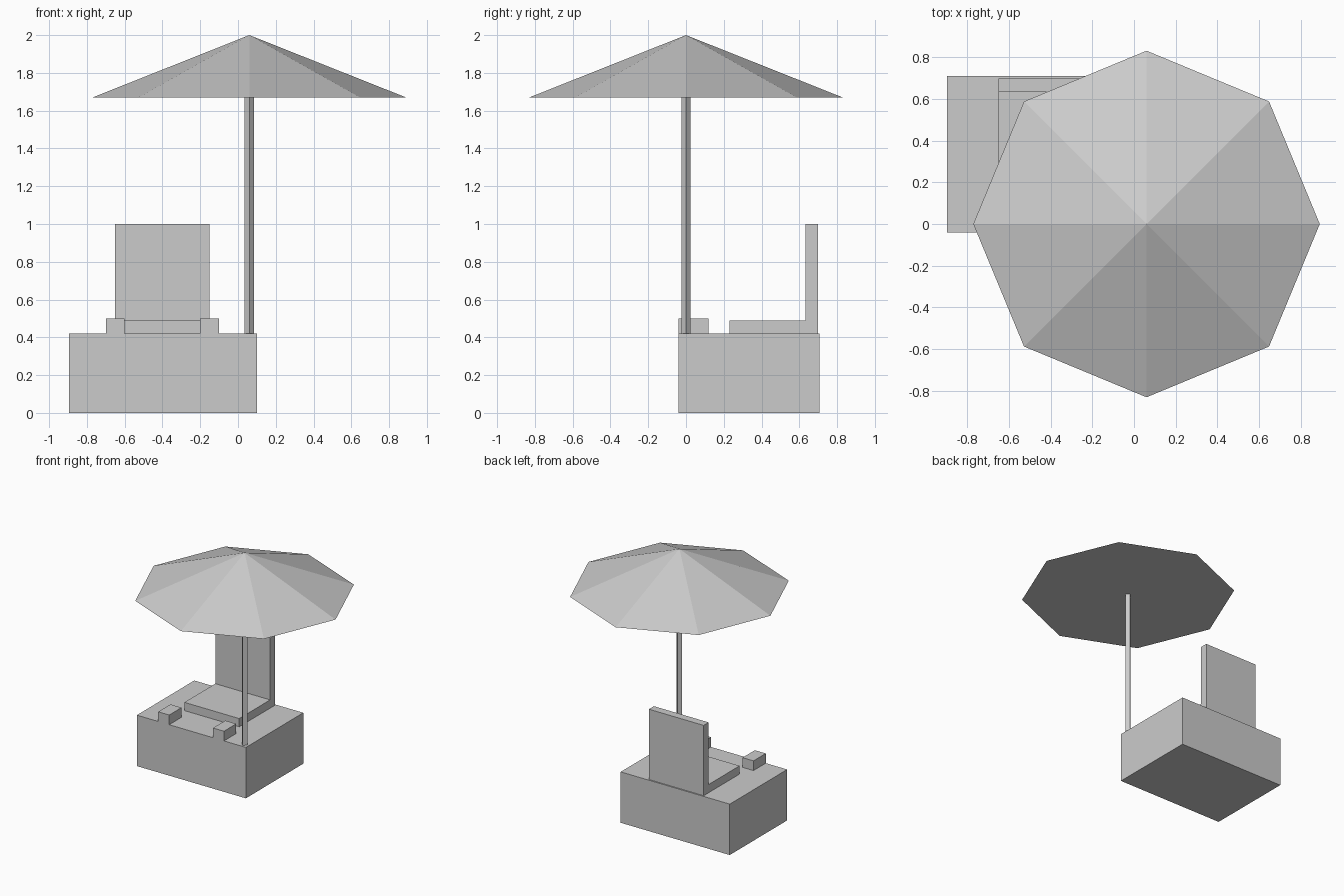
import bpy
from mathutils import Matrix, Vector

cube = bpy.data.objects.get("Cube")
if cube:
    bpy.data.objects.remove(cube, do_unlink=True)

# One plain colour for the whole model
grey = bpy.data.materials.new("light_grey")
grey.use_nodes = True
grey.diffuse_color = (0.6, 0.6, 0.6, 1)
shader = next(n for n in grey.node_tree.nodes if n.type == 'BSDF_PRINCIPLED')
shader.inputs["Base Color"].default_value = grey.diffuse_color


def finish(name):
    obj = bpy.context.object
    obj.name = obj.data.name = name
    obj.data.materials.append(grey)
    return obj


def box(name, x, y, z):
    """Box from (min, max) ranges along each axis."""
    low, high = Vector((x[0], y[0], z[0])), Vector((x[1], y[1], z[1]))
    bpy.ops.mesh.primitive_cube_add(size=1)
    obj = finish(name)
    obj.data.transform(Matrix.Translation((low + high) / 2)
                       @ Matrix.Diagonal((*(high - low), 1)))
    return obj


DECK = 0.42
EAVES = 1.67
TOP = 2.0
POLE_X = 0.06
SEAT_X = -0.4

# Base block and the seat on top of it
box("base", (-0.895, 0.1), (-0.04, 0.708), (0, DECK))
box("seat", (SEAT_X - 0.25, SEAT_X + 0.25), (0.23, 0.633), (DECK, 0.488))
box("backrest", (SEAT_X - 0.25, SEAT_X + 0.25), (0.633, 0.698), (DECK, 1.0))

# Pair of foot blocks at the front edge
for side, name in ((-1, "right_foot_block"), (1, "left_foot_block")):
    x = SEAT_X + side * 0.25
    box(name, (x - 0.05, x + 0.05), (-0.04, 0.12), (DECK, 0.5))

# Four-sided pole, corner facing the front
bpy.ops.mesh.primitive_cylinder_add(
    vertices=4, radius=0.025, depth=EAVES - DECK,
    location=(POLE_X, 0, (EAVES + DECK) / 2))
finish("parasol_pole")

# Eight-sided canopy with a flat underside
bpy.ops.mesh.primitive_cone_add(
    vertices=8, radius1=0.83, radius2=0, depth=TOP - EAVES,
    location=(POLE_X, 0, (TOP + EAVES) / 2))
finish("parasol_canopy")
